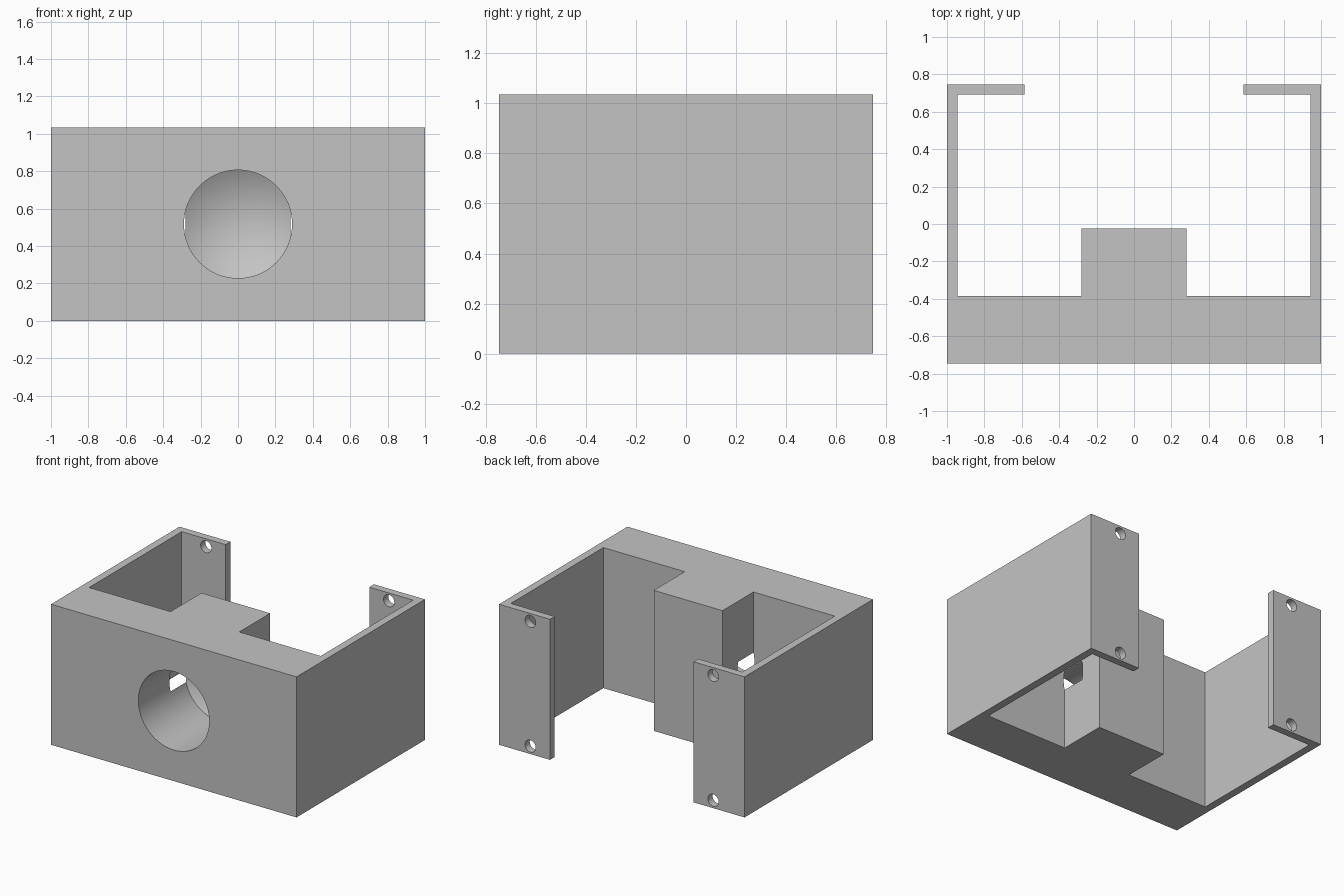
import bpy, bmesh, math
from mathutils import Matrix

cube = bpy.data.objects.get("Cube")
if cube:
    bpy.data.objects.remove(cube, do_unlink=True)

# Single flat grey
grey = bpy.data.materials.new("light grey")
grey.use_nodes = True
colour = (0.55, 0.55, 0.55, 1)
grey.diffuse_color = colour
grey.node_tree.nodes["Principled BSDF"].inputs["Base Color"].default_value = colour

HEIGHT = 1.035
BACK, FRONT = 0.747, -0.747


def make_object(name, bm):
    bmesh.ops.recalc_face_normals(bm, faces=bm.faces)
    mesh = bpy.data.meshes.new(name)
    bm.to_mesh(mesh)
    bm.free()
    mesh.materials.append(grey)
    obj = bpy.data.objects.new(name, mesh)
    bpy.context.collection.objects.link(obj)
    return obj


def add_cylinder(bm, x, z, radius, y0, y1, tip_radius=None, segments=32):
    """Cylinder or cone along y, from y0 to y1."""
    end = radius if tip_radius is None else tip_radius
    place = Matrix.Translation((x, (y0 + y1) / 2, z)) @ Matrix.Rotation(-math.pi / 2, 4, "X")
    return bmesh.ops.create_cone(bm, cap_ends=True, segments=segments, radius1=radius,
                                 radius2=end, depth=y1 - y0, matrix=place)["verts"]


def cut(target, cutter):
    mod = target.modifiers.new("cut", "BOOLEAN")
    mod.operation = "DIFFERENCE"
    mod.solver = "EXACT"
    mod.object = cutter
    bpy.context.view_layer.objects.active = target
    bpy.ops.object.modifier_apply(modifier=mod.name)
    bpy.data.objects.remove(cutter, do_unlink=True)


# Bracket body: half outline mirrored across x, then extruded upward
half = [(0.28, -0.025), (0.28, -0.385), (0.943, -0.385), (0.943, 0.692),
        (0.585, 0.692), (0.585, BACK), (1, BACK), (1, FRONT)]
outline = half + [(-x, y) for x, y in reversed(half)]
bm = bmesh.new()
base = bm.faces.new([bm.verts.new((x, y, 0)) for x, y in outline])
top = bmesh.ops.extrude_face_region(bm, geom=[base])["geom"]
bmesh.ops.translate(bm, vec=(0, 0, HEIGHT),
                    verts=[v for v in top if isinstance(v, bmesh.types.BMVert)])
body = make_object("bracket_body", bm)

# Blind bore with a conical drill tip, breaking through the block sides
bm = bmesh.new()
add_cylinder(bm, 0, HEIGHT / 2, 0.289, -0.9, -0.205, segments=96)
shaft_end = [f for f in bm.faces if len(f.verts) > 4 and f.calc_center_median().y > -0.5]
tip = bmesh.ops.poke(bm, faces=shaft_end)["verts"]
for v in tip:
    v.co.y = -0.037
cutter = make_object("bore_cutter", bm)
cutter.hide_render = True
cut(body, cutter)

# Four screw holes through the rear flanges
bm = bmesh.new()
for x in (-0.745, 0.745):
    for z in (0.058, HEIGHT - 0.058):
        add_cylinder(bm, x, z, 0.044, 0.6, 0.85)
cutter = make_object("screw_hole_cutter", bm)
cutter.hide_render = True
cut(body, cutter)

# Smooth the bores, keep the box edges sharp
bpy.ops.object.select_all(action="DESELECT")
body.select_set(True)
bpy.context.view_layer.objects.active = body
bpy.ops.object.shade_smooth_by_angle(angle=math.radians(25))
